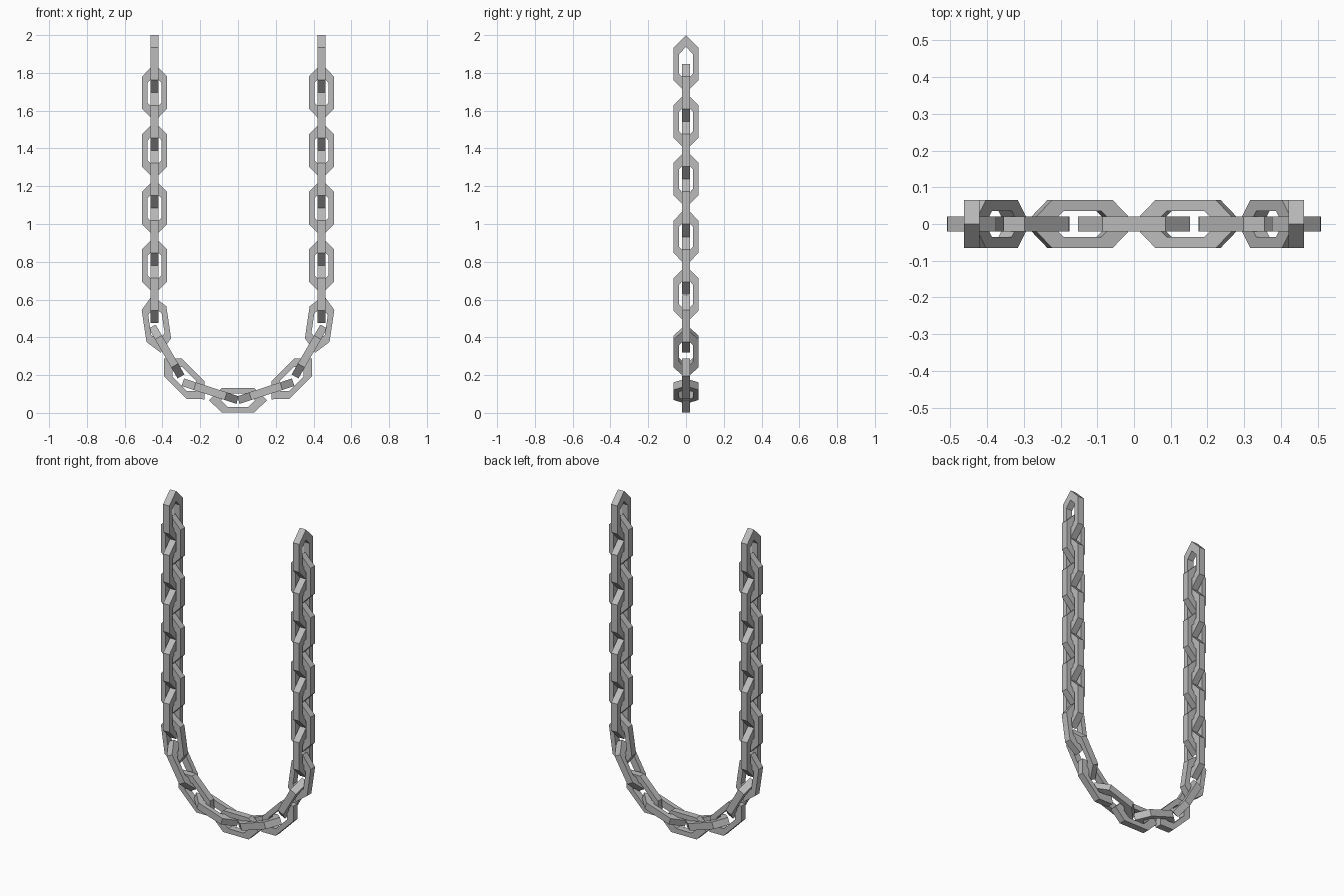
import bpy
import bmesh
from math import radians
from mathutils import Matrix

cube = bpy.data.objects.get("Cube")
if cube:
    bpy.data.objects.remove(cube)

steel = bpy.data.materials.new("grey steel")
steel.use_nodes = True
steel.diffuse_color = (0.5, 0.5, 0.5, 1)
steel.node_tree.nodes["Principled BSDF"].inputs["Base Color"].default_value = (0.5, 0.5, 0.5, 1)

HALF_THICK = 0.021
SPACING = 0.1525


def hexagon(half_width, shoulder, tip):
    """Long pointed hexagon, as (across, along) pairs."""
    return [(0, tip), (half_width, shoulder), (half_width, -shoulder),
            (0, -tip), (-half_width, -shoulder), (-half_width, shoulder)]


def link_mesh():
    """One hexagonal ring lying in the XZ plane."""
    bm = bmesh.new()
    loops = []
    for outline in (hexagon(0.066, 0.086, SPACING), hexagon(0.036, 0.053, 0.09)):
        for y in (-HALF_THICK, HALF_THICK):
            loops.append([bm.verts.new((x, y, z)) for x, z in outline])
    outer_front, outer_back, inner_front, inner_back = loops
    ring = [outer_front, outer_back, inner_back, inner_front]
    for a, b in zip(ring, ring[1:] + ring[:1]):
        for i in range(6):
            j = (i + 1) % 6
            bm.faces.new((a[i], a[j], b[j], b[i]))
    bmesh.ops.recalc_face_normals(bm, faces=bm.faces)
    mesh = bpy.data.meshes.new("chain_link")
    bm.to_mesh(mesh)
    bm.free()
    mesh.materials.append(steel)
    return mesh


mesh = link_mesh()


def add_link(name, x, z, tilt, sideways):
    """Place a link; tilt turns it in the XZ plane, sideways rolls it a quarter turn."""
    link = bpy.data.objects.new(name, mesh)
    roll = Matrix.Rotation(radians(90 if sideways else 0), 4, 'Z')
    link.matrix_world = (Matrix.Translation((x, 0, z))
                         @ Matrix.Rotation(radians(tilt), 4, 'Y') @ roll)
    bpy.context.collection.objects.link(link)


# Curved links on the left half: x, z, tilt
curve = [(0.432, 0.47, 8.5), (0.378, 0.325, 30), (0.284, 0.18, 45), (0.147, 0.115, 72)]

for side, sign in (("left", 1), ("right", -1)):
    # Straight hanging run
    for i in range(10 - 1):
        add_link(f"{side}_straight_link_{i + 1}", sign * 0.442,
                 2 - SPACING * (i + 1), 0, i % 2 == 0)
    # Sagging run
    for i, (x, z, tilt) in enumerate(curve):
        add_link(f"{side}_curved_link_{i + 1}", sign * x, z, sign * tilt, i % 2 == 1)

# Lowest link
add_link("bottom_link", 0, 0.067, 90, False)
